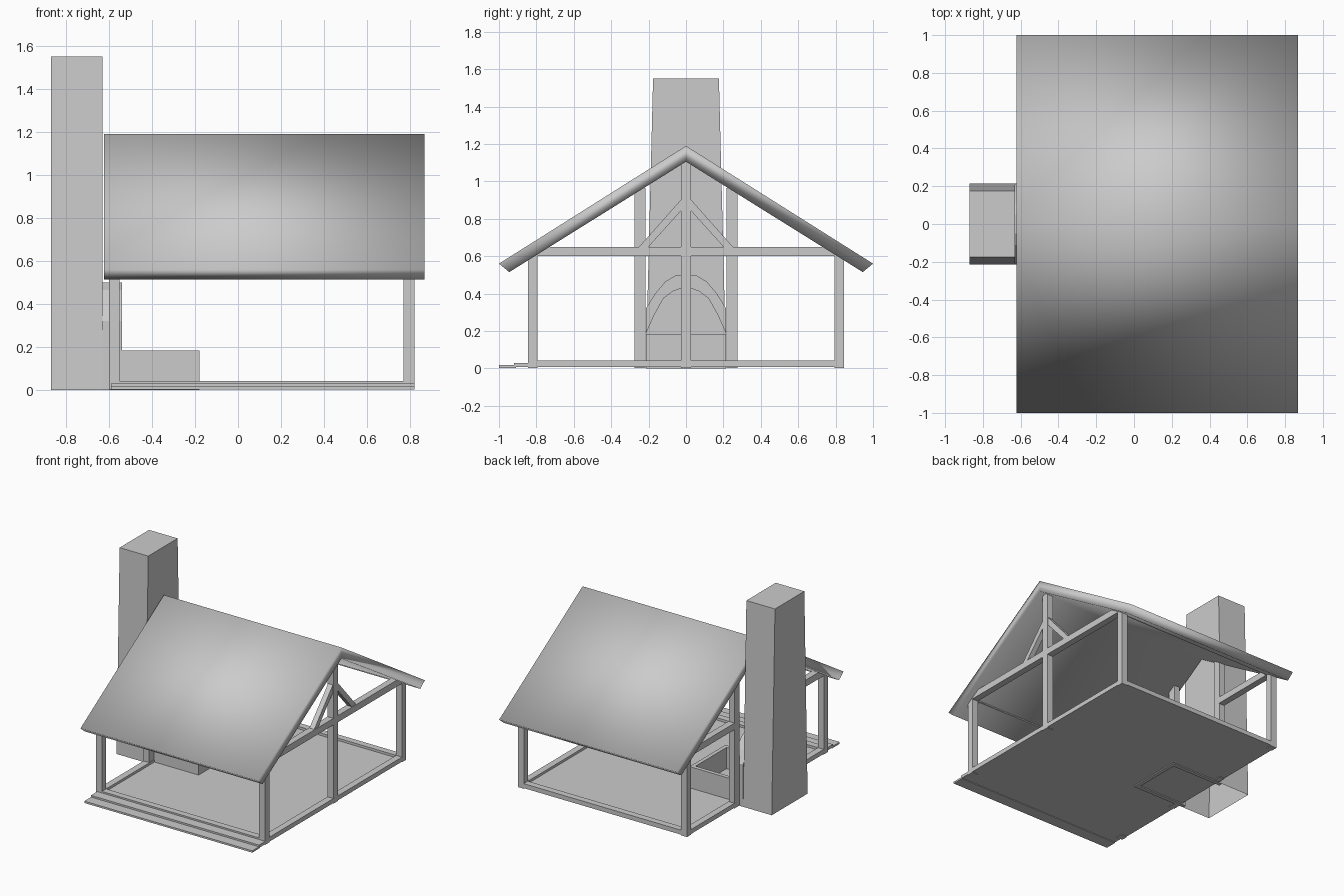
import bpy, bmesh
from mathutils import Vector

if "Cube" in bpy.data.objects:
    bpy.data.objects.remove(bpy.data.objects["Cube"])


def make(name, verts, faces):
    me = bpy.data.meshes.new(name)
    me.from_pydata([Vector(v) for v in verts], [], faces)
    bm = bmesh.new()
    bm.from_mesh(me)
    bmesh.ops.recalc_face_normals(bm, faces=bm.faces)
    bm.to_mesh(me)
    bm.free()
    ob = bpy.data.objects.new(name, me)
    bpy.context.collection.objects.link(ob)
    return ob


def prism(name, profile, x0, x1):
    """Extrude a (y, z) outline along x."""
    n = len(profile)
    verts = [(x, y, z) for x in (x0, x1) for y, z in profile]
    faces = [tuple(range(n)), tuple(range(n, 2 * n))]
    faces += [(i, (i + 1) % n, n + (i + 1) % n, n + i) for i in range(n)]
    return make(name, verts, faces)


def box(name, x0, x1, y0, y1, z0, z1):
    return prism(name, [(y0, z0), (y1, z0), (y1, z1), (y0, z1)], x0, x1)


XL, XR, Y, W = -0.60, 0.82, 0.845, 0.05

# Roof: one thick folded sheet, smooth shaded
roof = prism("roof", [(-1, 0.56), (0, 1.19), (1, 0.56), (0.945, 0.515),
                      (0, 1.105), (-0.945, 0.515)], -0.622, 0.868)
for p in roof.data.polygons:
    p.use_smooth = True

# Floor, sills and front steps
box("floor", XL + 0.02, XR - 0.02, -Y + 0.02, Y - 0.02, 0.008, 0.024)
for s, side in ((-1, "front"), (1, "back")):
    ys = sorted((s * Y, s * (Y - W)))
    box(side + "_sill", XL, XR, *ys, 0.008, 0.042)
    box(side + "_wall_plate", XL, XR, *ys, 0.60, 0.65)
    # Corner posts
    for x, end in ((XL, "left"), (XR - W, "right")):
        box(f"{side}_{end}_post", x, x + W, *ys, 0.003, 0.60)
    # Posts and half tie beams beside the chimney
    yc = sorted((s * 0.217, s * 0.275))
    box(side + "_chimney_post", XL, XL + 0.045, *yc, 0.003, 0.965)
    yt = sorted((s * 0.27, s * 0.82))
    box(side + "_left_tie_beam", XL, XL + W, *yt, 0.60, 0.65)
    # Gable braces
    prism(side + "_gable_brace", [(s * 0.02, 0.91), (s * 0.255, 0.645),
                                  (s * 0.205, 0.645), (s * 0.02, 0.85)],
          XR - W + 0.005, XR - 0.005)
box("left_sill", XL, XL + W, -Y, Y, 0.008, 0.042)
box("right_sill", XR - W, XR, -Y, Y, 0.008, 0.042)
box("right_tie_beam", XR - W, XR, -0.82, 0.82, 0.60, 0.65)
box("right_king_post", XR - W, XR, -0.027, 0.027, 0.003, 1.12)
box("upper_step", XL + 0.01, XR, -0.92, -Y, 0.008, 0.03)
box("lower_step", XL + 0.01, XR, -1.0, -0.91, 0.003, 0.017)

# Chimney: tapered shell, open to the fireplace below the arch
B, T, H = 0.215, 0.176, 1.55
XB, XF = -0.87, -0.63
half = [(0.215, 0.32), (0.165, 0.40), (0.11, 0.465), (0.05, 0.50)]
outer = [(-y, z) for y, z in half] + half[::-1]
verts = [(XB, -B, 0), (XB, B, 0), (XB, T, H), (XB, -T, H),
         (XF, -B, 0), (XF, B, 0), (XF, T, H), (XF, -T, H)]
verts += [(XF, y * (0.207 / 0.215), z) for y, z in outer]
a, b = 8, 8 + len(outer) - 1
make("chimney", verts, [(0, 1, 2, 3), (3, 2, 6, 7), (0, 3, 7, a, 4),
                        (1, 5, b, 6, 2), (6, 7, *range(a, b + 1))])

# Fireplace arch
inner_half = [(0.215, 0.185), (0.17, 0.285), (0.12, 0.375), (0.07, 0.412), (0.02, 0.43)]
inner = inner_half + [(-y, z) for y, z in inner_half[::-1]]
prism("fireplace_arch", outer + inner, XF, -0.54)

# Raised open hearth kerb
for s, side in ((-1, "front"), (1, "back")):
    box(side + "_hearth_wall", XF, -0.18, *sorted((s * B, s * (B - 0.03))), 0, 0.185)
box("hearth_end_wall", -0.21, -0.18, -B + 0.03, B - 0.03, 0, 0.185)
